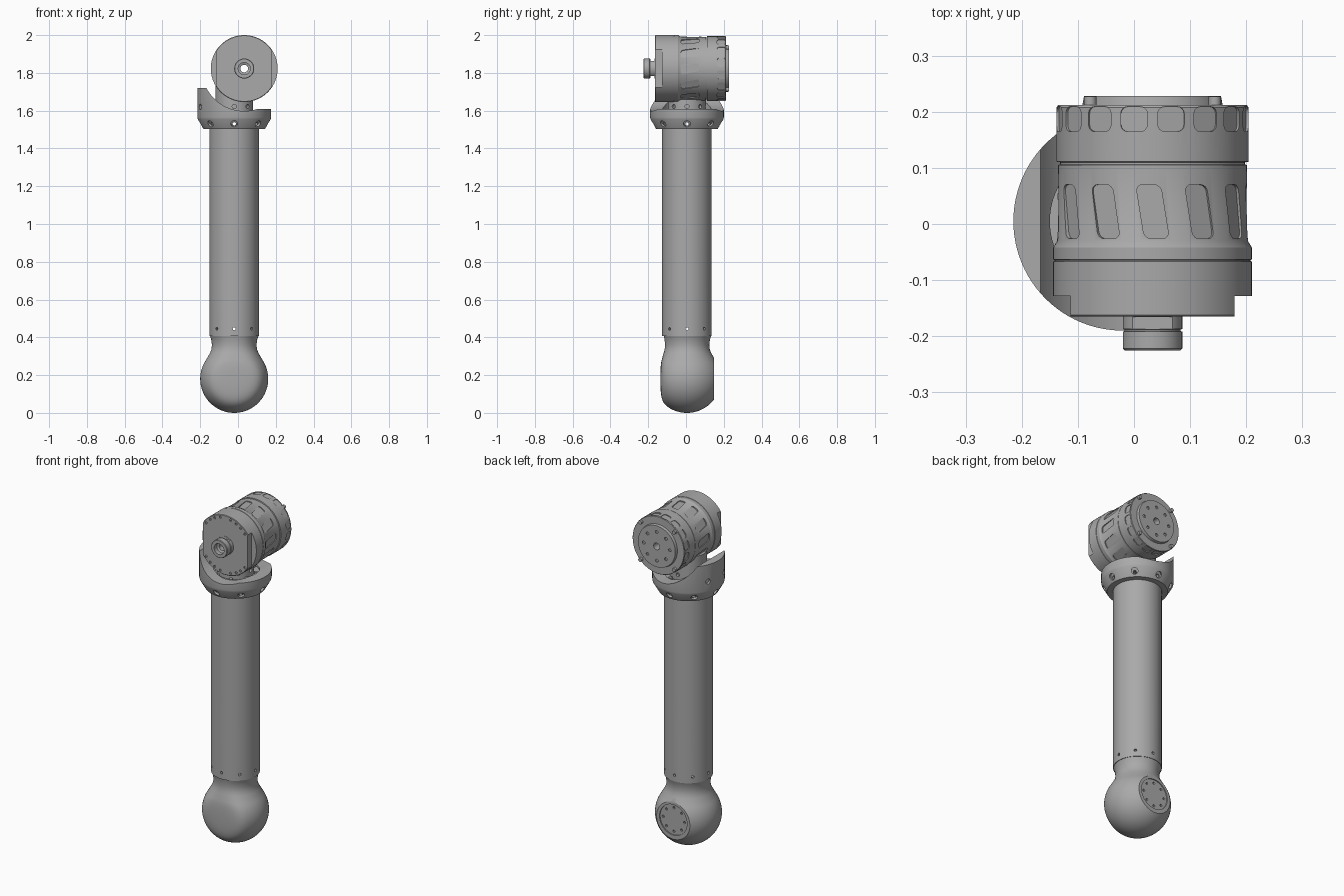
import bpy, bmesh
from math import sin, cos, pi, radians, sqrt, tanh
from mathutils import Vector, Matrix

if "Cube" in bpy.data.objects:
    bpy.data.objects.remove(bpy.data.objects["Cube"])

ARM = Vector((-0.02, 0.005, 0))        # vertical axis of the arm
MOTOR = Vector((0.033, 0, 1.823))      # horizontal axis of the motor
Y = Vector((0, 1, 0))

grey = bpy.data.materials.new("machined_grey")
grey.use_nodes = True
grey.diffuse_color = (0.4, 0.4, 0.4, 1)
grey.node_tree.nodes["Principled BSDF"].inputs["Base Color"].default_value = (0.4, 0.4, 0.4, 1)


def to_object(bm, name):
    bmesh.ops.recalc_face_normals(bm, faces=bm.faces)
    mesh = bpy.data.meshes.new(name)
    bm.to_mesh(mesh)
    bm.free()
    obj = bpy.data.objects.new(name, mesh)
    bpy.context.collection.objects.link(obj)
    return obj


def lathe(name, profile, centre, closed=False, along_y=False, steps=96, shape=None):
    """Revolve (radius, height) points into a solid."""
    bm = bmesh.new()
    vs = [bm.verts.new((r, 0, h)) for r, h in profile]
    pairs = list(zip(vs, vs[1:])) + ([(vs[-1], vs[0])] if closed else [])
    es = [bm.edges.new(p) for p in pairs]
    bmesh.ops.spin(bm, geom=vs + es, cent=(0, 0, 0), axis=(0, 0, 1),
                   angle=2 * pi, steps=steps, use_duplicate=False)
    bmesh.ops.remove_doubles(bm, verts=bm.verts, dist=1e-5)
    if shape:
        for v in bm.verts:
            shape(v.co)
    if along_y:
        bm.transform(Matrix.Rotation(-pi / 2, 4, 'X'))
    bm.transform(Matrix.Translation(centre))
    return to_object(bm, name)


def rod(bm, centre, direction, radius, length, sides=20):
    m = Matrix.Translation(centre) @ direction.to_track_quat('Z', 'Y').to_matrix().to_4x4()
    bmesh.ops.create_cone(bm, cap_ends=True, segments=sides, radius1=radius,
                          radius2=radius, depth=length, matrix=m)


def box(bm, low, high):
    low, high = Vector(low), Vector(high)
    m = Matrix.Translation((low + high) / 2) @ Matrix.Diagonal((*(high - low), 1))
    bmesh.ops.create_cube(bm, size=1, matrix=m)


def window(bm, angle, y, half_w, half_l, slant, low, high):
    """Rounded rectangular block standing on the motor shell."""
    radial = Vector((sin(angle), 0, cos(angle)))
    tangent = Vector((cos(angle), 0, -sin(angle)))
    corner = 0.012
    rings = ([], [])
    for i in range(20):
        a = 2 * pi * (i // 5) / 4 + (pi / 2) * (i % 5) / 4
        sx, sy = ((1, 1), (-1, 1), (-1, -1), (1, -1))[i // 5]
        v = sy * (half_l - corner) + corner * sin(a)
        u = sx * (half_w - corner) + corner * cos(a) - slant * v
        for ring, r in zip(rings, (low, high)):
            ring.append(bm.verts.new(MOTOR + radial * r + tangent * u + Y * (y + v)))
    bm.faces.new(rings[0])
    bm.faces.new(rings[1])
    for i in range(20):
        j = (i + 1) % 20
        bm.faces.new((rings[0][i], rings[0][j], rings[1][j], rings[1][i]))


def cut(obj, bm):
    cutter = to_object(bm, "cutter")
    cutter.hide_render = True
    mod = obj.modifiers.new("cut", 'BOOLEAN')
    mod.operation, mod.solver, mod.object = 'DIFFERENCE', 'EXACT', cutter
    bpy.context.view_layer.objects.active = obj
    bpy.ops.object.modifier_apply(modifier=mod.name)
    bpy.data.objects.remove(cutter)


def around(count, offset=0.0):
    for i in range(count):
        a = 2 * pi * i / count + offset
        yield Vector((cos(a), sin(a), 0))


def on_face(direction, radius, y):
    """Point on a motor end face."""
    return MOTOR + Vector((direction.x * radius, y, direction.y * radius))


# Rounded elbow at the bottom, softly flattened in front
def flatten(co):
    if co.y < -0.09:
        co.y = -0.09 - 0.055 * tanh((-co.y - 0.09) / 0.055)


ball = [(0.18 * sin(radians(a)), 0.18 - 0.18 * cos(radians(a))) for a in range(0, 128, 4)]
ball += [(0.129, 0.316), (0.121, 0.335), (0.118, 0.36), (0.122, 0.39), (0.129, 0.41), (0, 0.41)]
elbow = lathe("lower_elbow", ball, ARM, shape=flatten)
bm = bmesh.new()
box(bm, (-0.3, 0.148, -0.1), (0.3, 0.4, 0.39))
cut(elbow, bm)
hub = Vector((ARM.x, 0.148, 0.185))
bm = bmesh.new()
rod(bm, hub, Y, 0.09, 0.012, 64)
cut(elbow, bm)
bm = bmesh.new()
for d in around(8):
    rod(bm, hub + Vector((d.x, 0, d.y)) * 0.07, Y, 0.007, 0.03, 12)
cut(elbow, bm)

# Hollow arm tube with a ring of screw holes
tube = lathe("arm_tube", [(0.131, 0.408), (0.131, 1.51), (0.115, 1.51), (0.115, 0.408)],
             ARM, closed=True)
bm = bmesh.new()
for d in around(8):
    rod(bm, ARM + d * 0.123 + Vector((0, 0, 0.445)), d, 0.008, 0.04, 12)
cut(tube, bm)

# Collar with a raised fin, scooped out around the motor
collar = lathe("collar", [(0.163, 1.503), (0.193, 1.555), (0.195, 1.565), (0.195, 1.72),
                          (0.13, 1.72), (0.13, 1.503)], ARM, closed=True)
bm = bmesh.new()
rod(bm, MOTOR, Y, 0.225, 1, 128)
cut(collar, bm)
bm = bmesh.new()
box(bm, (-0.03, -0.4, 1.61), (0.4, 0.4, 1.9))
cut(collar, bm)
bm = bmesh.new()
for d in around(8):
    normal = d * 0.866 - Vector((0, 0, 0.5))
    rod(bm, ARM + d * 0.179 + Vector((0, 0, 1.53)), normal, 0.018, 0.024)
cut(collar, bm)
bm = bmesh.new()
for d in around(8):
    rod(bm, ARM + d * 0.16 + Vector((0, 0, 1.53)), d, 0.009, 0.1, 12)
for d in (Vector((-0.924, s * 0.383, 0)) for s in (-1, 1)):
    rod(bm, ARM + d * 0.195 + Vector((0, 0, 1.62)), d, 0.015, 0.03)
cut(collar, bm)

# Bearing floor, bolts and neck inside the collar
floor = lathe("bearing_floor", [(0, 1.57), (0.132, 1.57), (0.132, 1.588), (0, 1.588)], ARM)
bm = bmesh.new()
for d in around(8, pi / 8):
    rod(bm, ARM + d * 0.115 + Vector((0, 0, 1.592)), Vector((0, 0, 1)), 0.011, 0.014)
to_object(bm, "bearing_bolts")
neck = lathe("neck", [(0, 1.58), (0.1, 1.58), (0.1, 1.735), (0, 1.735)], ARM)
bm = bmesh.new()
for d in around(8):
    rod(bm, ARM + d * 0.1 + Vector((0, 0, 1.622)), d, 0.011, 0.03)
cut(neck, bm)

# Motor housing with its front connector and axial bore
motor = lathe("motor_housing", [
    (0.02, 0.228), (0.02, -0.195), (0.032, -0.2), (0.032, -0.225),
    (0.05, -0.225), (0.053, -0.222), (0.053, -0.192), (0.05, -0.191), (0.05, -0.188),
    (0.053, -0.187), (0.053, -0.165), (0.174, -0.165), (0.177, -0.162), (0.177, -0.067),
    (0.175, -0.066), (0.175, -0.064), (0.177, -0.063), (0.177, -0.042), (0.17, -0.03),
    (0.168, 0.105), (0.165, 0.106), (0.165, 0.11), (0.171, 0.111), (0.171, 0.208),
    (0.168, 0.212), (0.125, 0.212), (0.122, 0.228)], MOTOR, closed=True, along_y=True)

# Side flats, connector flats and shell recesses
bm = bmesh.new()
for s in (-1, 1):
    xs = sorted((s * 0.146, s * 0.3))
    box(bm, MOTOR + Vector((xs[0], -0.3, -0.3)), MOTOR + Vector((xs[1], -0.128, 0.3)))
    zs = sorted((s * 0.039, s * 0.07))
    box(bm, MOTOR + Vector((-0.08, -0.187, zs[0])), MOTOR + Vector((0.08, -0.166, zs[1])))
for i in range(12):
    window(bm, i * pi / 6, 0.022, 0.022, 0.048, 0.16, 0.163, 0.2)
for i in range(16):
    window(bm, (i + 0.5) * pi / 8, 0.187, 0.024, 0.022, 0, 0.1655, 0.2)
cut(motor, bm)

# Screw holes on both end faces
bm = bmesh.new()
for a in (38, 52, 64, 78):
    for sx in (-1, 1):
        for sz in (-1, 1):
            d = Vector((sx * cos(radians(a)), sz * sin(radians(a)), 0))
            rod(bm, on_face(d, 0.161, -0.165), Y, 0.007, 0.012, 12)
for d in around(8):
    rod(bm, on_face(d, 0.085, 0.228), Y, 0.009, 0.014, 12)
cut(motor, bm)

# Four pegs on the back rim
bm = bmesh.new()
for d in around(4, pi / 4):
    rod(bm, on_face(d, 0.157, 0.217), Y, 0.011, 0.02)
to_object(bm, "rim_pegs")

# Shared material and shading
bpy.ops.object.select_all(action='DESELECT')
for obj in bpy.context.scene.objects:
    if obj.type == 'MESH':
        obj.data.materials.clear()
        obj.data.materials.append(grey)
        obj.select_set(True)
        bpy.context.view_layer.objects.active = obj
bpy.ops.object.shade_smooth_by_angle(angle=radians(30))
